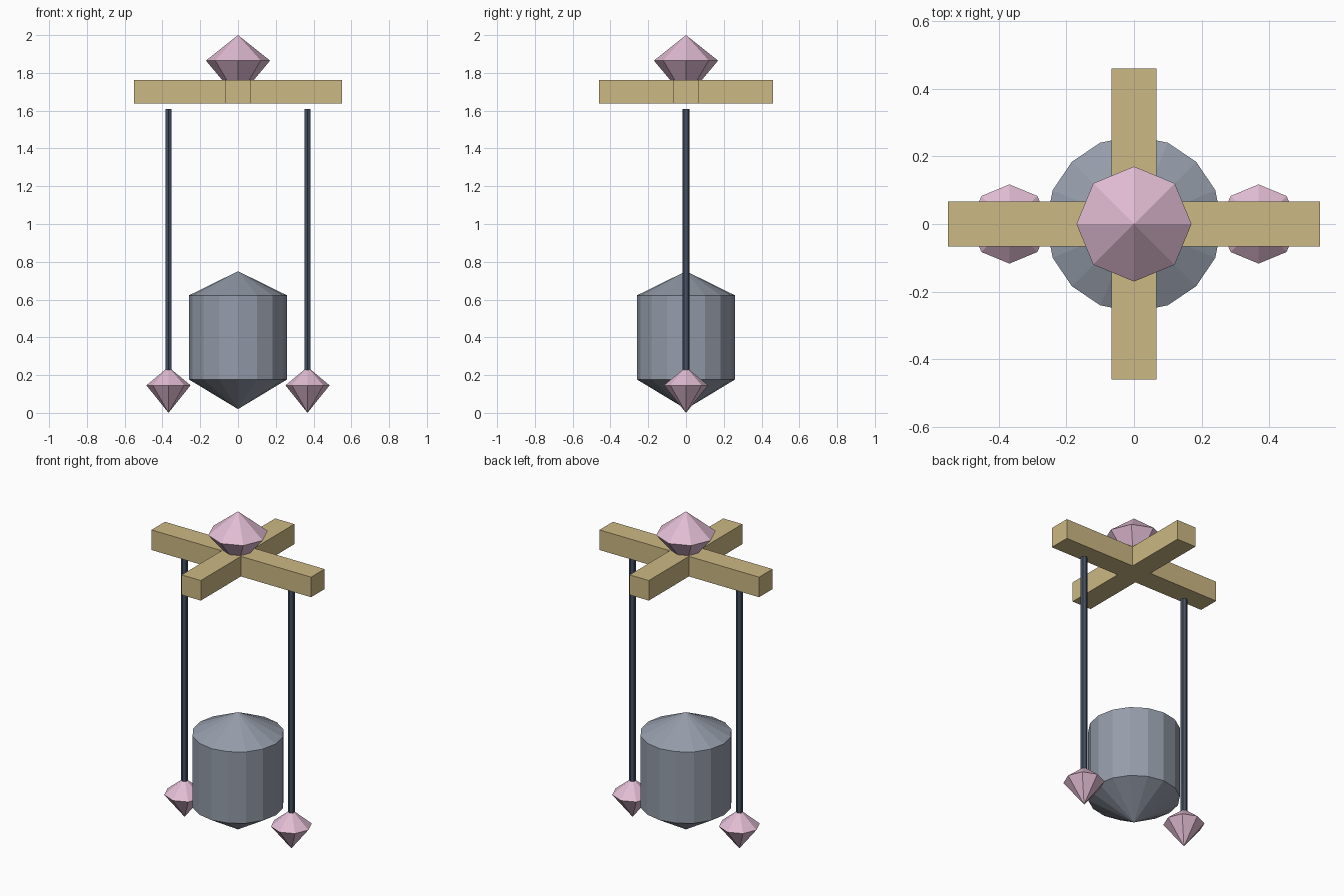
import bpy
import bmesh
import math

default_cube = bpy.data.objects.get("Cube")
if default_cube:
    bpy.data.objects.remove(default_cube, do_unlink=True)


def material(name, rgb):
    """Flat material from sRGB bytes, stored as linear values."""
    linear = [((c / 255 + 0.055) / 1.055) ** 2.4 for c in rgb]
    mat = bpy.data.materials.new(name)
    mat.use_nodes = True
    mat.diffuse_color = (*linear, 1)
    shader = mat.node_tree.nodes["Principled BSDF"]
    shader.inputs["Base Color"].default_value = (*linear, 1)
    shader.inputs["Roughness"].default_value = 0.8
    return mat


WOOD = material("tan wood", (204, 184, 132))
CRYSTAL = material("pink crystal", (225, 188, 211))
STEEL = material("grey steel", (149, 157, 170))
IRON = material("dark blue iron", (71, 82, 100))


def finish(name, bm, mat, location=(0, 0, 0)):
    bmesh.ops.recalc_face_normals(bm, faces=bm.faces[:])
    mesh = bpy.data.meshes.new(name)
    bm.to_mesh(mesh)
    bm.free()
    mesh.materials.append(mat)
    obj = bpy.data.objects.new(name, mesh)
    obj.location = location
    bpy.context.collection.objects.link(obj)
    return obj


def lathe(name, profile, sides, mat, x=0):
    """Faceted solid from (radius, height) pairs, bottom to top."""
    bm = bmesh.new()
    rings = []
    for radius, z in profile:
        if radius == 0:
            rings.append([bm.verts.new((0, 0, z))] * sides)
        else:
            angles = [math.tau * i / sides for i in range(sides)]
            rings.append([bm.verts.new((radius * math.sin(a), radius * math.cos(a), z))
                          for a in angles])
    for low, high in zip(rings, rings[1:]):
        for i in range(sides):
            j = (i + 1) % sides
            corners = dict.fromkeys((low[i], low[j], high[j], high[i]))
            bm.faces.new(list(corners))
    # Close flat ends
    for ring, (radius, z) in ((rings[0], profile[0]), (rings[-1], profile[-1])):
        if radius > 0:
            bm.faces.new(ring)
    return finish(name, bm, mat, (x, 0, 0))


# Crossed beams, one extruded plus-shaped outline
half_x, half_y, w = 0.55, 0.46, 0.066
bottom, top = 1.638, 1.763
quarter = [(half_x, w), (w, w), (w, half_y)]
outline = []
for sx, sy in ((1, 1), (-1, 1), (-1, -1), (1, -1)):
    points = quarter if sx * sy > 0 else quarter[::-1]
    outline += [(sx * x, sy * y) for x, y in points]
bm = bmesh.new()
base = bm.faces.new([bm.verts.new((x, y, bottom)) for x, y in outline])
extruded = bmesh.ops.extrude_face_region(bm, geom=[base])
bmesh.ops.translate(bm, vec=(0, 0, top - bottom),
                    verts=[v for v in extruded["geom"] if isinstance(v, bmesh.types.BMVert)])
finish("crossed_beams", bm, WOOD)

# Crystal on top of the beams
lathe("top_crystal", [(0, 1.663), (0.17, 1.865), (0, 2.0)], 8, CRYSTAL)

# Central weight with pointed ends
lathe("central_weight", [(0, 0.02), (0.26, 0.177), (0.26, 0.622), (0, 0.75)], 16, STEEL)

# Side rods with hanging crystals
for side, x in (("left", 0.368), ("right", -0.368)):
    lathe(side + "_rod", [(0.019, 0.19), (0.019, 1.61)], 6, IRON, x)
    lathe(side + "_crystal", [(0, 0), (0.117, 0.146), (0, 0.243)], 8, CRYSTAL, x)
